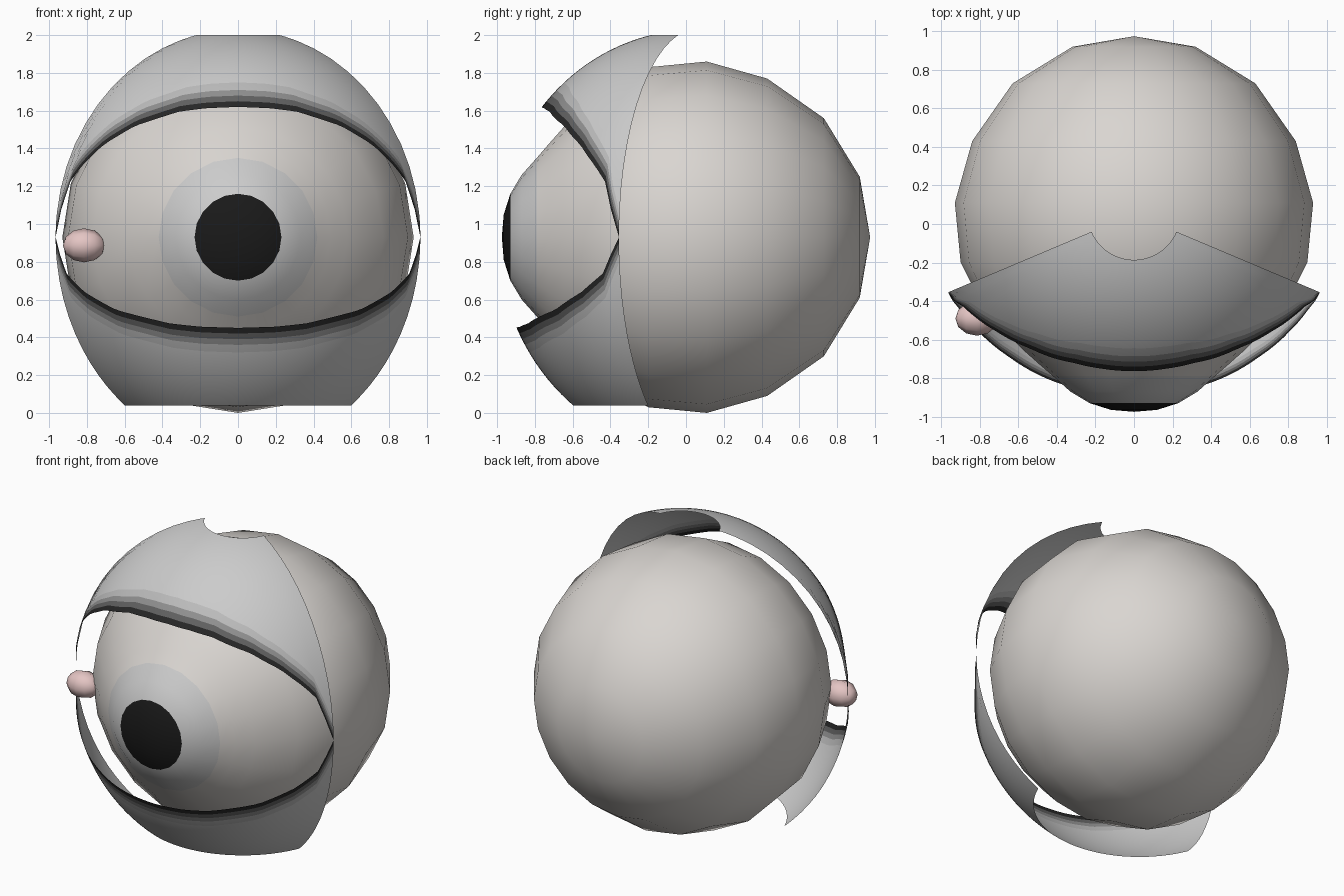
import bpy, bmesh
from math import sin, cos, pi, radians, sqrt

if "Cube" in bpy.data.objects:
    bpy.data.objects.remove(bpy.data.objects["Cube"])

CZ = 0.93          # height of the eye axis
LID_Y = 0.053      # vertical axis of the lid shells
HALF = 67.1        # lid half-angle around that axis


def material(name, rgb):
    m = bpy.data.materials.new(name)
    m.diffuse_color = (*rgb, 1)
    m.use_nodes = True
    m.node_tree.nodes["Principled BSDF"].inputs["Base Color"].default_value = m.diffuse_color
    return m


def finish(bm, name, mats):
    me = bpy.data.meshes.new(name)
    for f in bm.faces:
        f.smooth = True
    bm.to_mesh(me)
    bm.free()
    for m in mats:
        me.materials.append(m)
    ob = bpy.data.objects.new(name, me)
    bpy.context.collection.objects.link(ob)
    return ob


def lerp_table(table, a):
    for (a0, v0), (a1, v1) in zip(table, table[1:]):
        if a <= a1:
            return v0 + (v1 - v0) * (a - a0) / (a1 - a0)
    return table[-1][1]


sclera = material("sclera", (0.70, 0.67, 0.64))
iris = material("iris", (0.78, 0.78, 0.78))
pupil = material("pupil", (0.01, 0.01, 0.01))
skin = material("lid_grey", (0.8, 0.8, 0.8))
liner = [material(f"lid_rim_{i}", (v, v, v)) for i, v in enumerate((0.02, 0.12, 0.28, 0.5))]
pink = material("tear_duct_pink", (0.78, 0.56, 0.55))


# Eyeball: (radius, y) profile turned about the y axis, with a corneal bulge
def eyeball(sides=20):
    profile = [(0.32, 0.92), (0.63, 0.73), (0.84, 0.43), (0.93, 0.11), (0.90, -0.20),
               (0.77, -0.46), (0.58, -0.65), (0.49, -0.73), (0.42, -0.79),
               (0.33, -0.87), (0.23, -0.93), (0.12, -0.965)]
    bm = bmesh.new()
    rings = []
    for r, y in profile:
        rings.append([bm.verts.new((r * sin(2 * pi * k / sides), y, CZ + r * cos(2 * pi * k / sides)))
                      for k in range(sides)])
    back = bm.verts.new((0, 0.975, CZ))
    front = bm.verts.new((0, -0.975, CZ))
    for k in range(sides):
        n = (k + 1) % sides
        bm.faces.new((back, rings[0][k], rings[0][n]))
        bm.faces.new((front, rings[-1][n], rings[-1][k])).material_index = 2
        for j in range(len(rings) - 1):
            f = bm.faces.new((rings[j][k], rings[j + 1][k], rings[j + 1][n], rings[j][n]))
            f.material_index = 2 if j >= 10 else 1 if j >= 8 else 0
    bmesh.ops.recalc_face_normals(bm, faces=bm.faces)
    finish(bm, "eyeball", [sclera, iris, pupil])


# Eyelid: part of an ellipsoid shell between the opening edge and a level cut
def eyelid(name, opening, z_end, semi_z, cols=48, rows=12):
    up = z_end > CZ
    bands = [0, 0.03, 0.06, 0.09, 0.13]
    bm = bmesh.new()
    grid = []
    for i in range(cols + 1):
        a = -HALF + 2 * HALF * i / cols
        z0 = lerp_table(opening, abs(a))
        total = abs(z_end - z0)
        steps = bands + [bands[-1] + (total - bands[-1]) * sin(pi / 2 * j / rows)
                         for j in range(1, rows + 1)]
        col = []
        for d in steps:
            z = z0 + (d if up else -d)
            r = 1.048 * sqrt(1 - ((z - CZ) / semi_z) ** 2)
            col.append(bm.verts.new((r * sin(radians(a)), LID_Y - r * cos(radians(a)), z)))
        grid.append(col)
    for i in range(cols):
        for j in range(len(grid[0]) - 1):
            q = [grid[i][j], grid[i + 1][j], grid[i + 1][j + 1], grid[i][j + 1]]
            f = bm.faces.new(q if up else q[::-1])
            f.material_index = min(j + 1, 5) % 5
    finish(bm, name, [skin] + liner)


eyeball()
eyelid("upper_eyelid", [(0, 1.62), (12, 1.613), (22, 1.595), (38, 1.52), (49.3, 1.42),
                        (57, 1.31), (61.4, 1.23), (HALF, CZ)], 2.0, 1.099)
eyelid("lower_eyelid", [(0, 0.45), (12, 0.456), (22, 0.473), (40.9, 0.545), (53.3, 0.64),
                        (61.4, 0.735), (HALF, CZ)], 0.04, 1.135)

# Tear duct: small low-poly bead in the inner corner
bpy.ops.mesh.primitive_uv_sphere_add(segments=8, ring_count=6, radius=1, location=(-0.815, -0.49, 0.887),
                                     rotation=(0, pi / 2, 0))
duct = bpy.context.object
duct.name = "tear_duct"
duct.scale = (0.09, 0.09, 0.112)
duct.data.materials.append(pink)
bpy.ops.object.shade_smooth()
